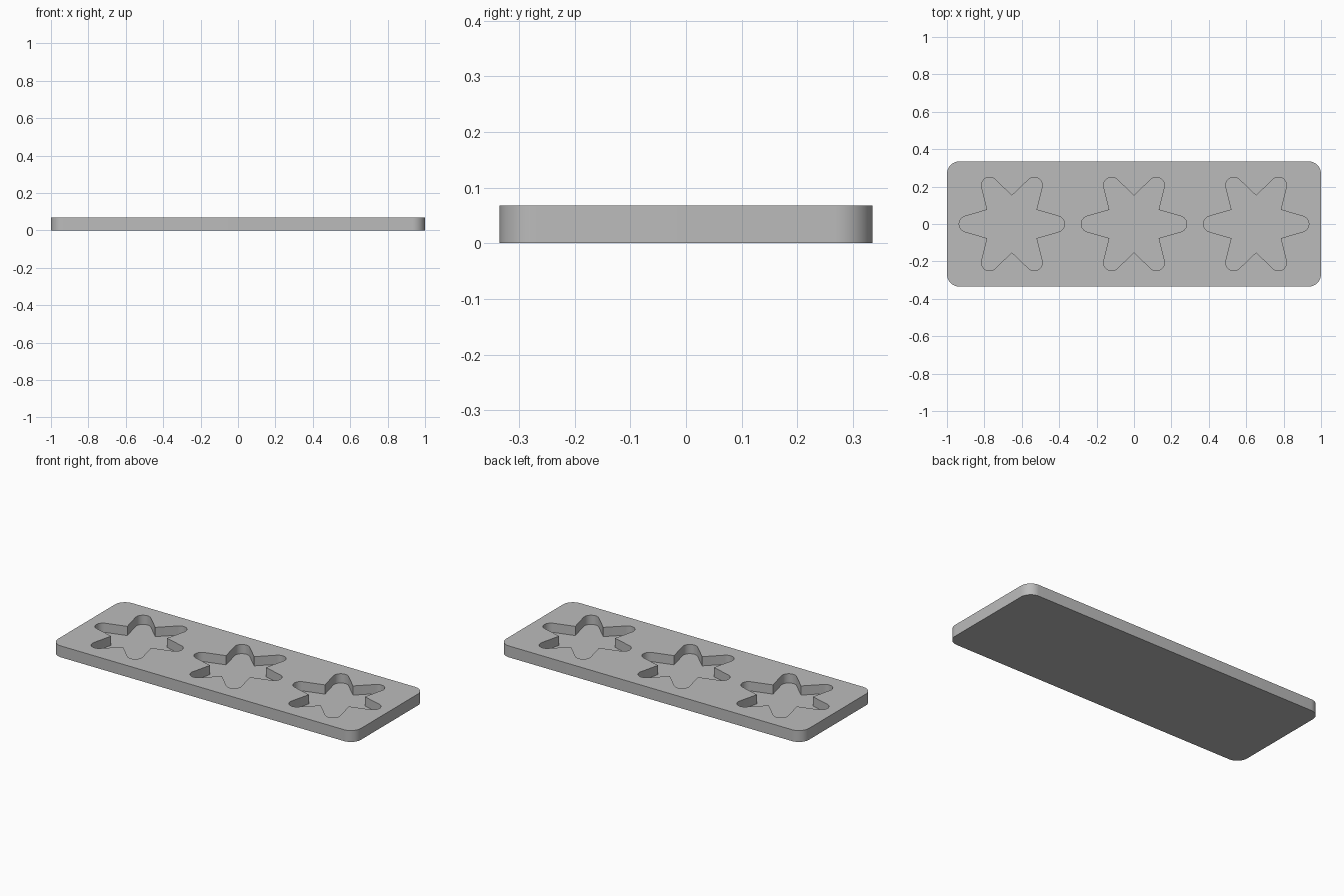
import bpy, bmesh, math

if "Cube" in bpy.data.objects:
    bpy.data.objects.remove(bpy.data.objects["Cube"])

LENGTH, WIDTH, HEIGHT, CORNER = 2.0, 0.67, 0.068, 0.067
FLOOR = 0.013                      # thickness left under the pockets
NOTCH, TIP, TIP_R = 0.152, 0.282, 0.043

grey = bpy.data.materials.new("grey")
grey.diffuse_color = (0.5, 0.5, 0.5, 1)
grey.use_nodes = True
grey.node_tree.nodes["Principled BSDF"].inputs["Base Color"].default_value = grey.diffuse_color


def arc(cx, cy, r, a0, a1, n):
    return [(cx + r * math.cos(a0 + (a1 - a0) * i / n),
             cy + r * math.sin(a0 + (a1 - a0) * i / n)) for i in range(n + 1)]


def prism(name, outline, z0, z1):
    bm = bmesh.new()
    base = bm.faces.new([bm.verts.new((x, y, z0)) for x, y in outline])
    top = bmesh.ops.extrude_face_region(bm, geom=[base])["geom"]
    bmesh.ops.translate(bm, vec=(0, 0, z1 - z0),
                        verts=[v for v in top if isinstance(v, bmesh.types.BMVert)])
    bmesh.ops.recalc_face_normals(bm, faces=bm.faces)
    mesh = bpy.data.meshes.new(name)
    bm.to_mesh(mesh)
    bm.free()
    mesh.materials.append(grey)
    obj = bpy.data.objects.new(name, mesh)
    bpy.context.collection.objects.link(obj)
    return obj


# Plate with rounded corners
outline = []
for k, (sx, sy) in enumerate([(1, 1), (-1, 1), (-1, -1), (1, -1)]):
    outline += arc(sx * (LENGTH / 2 - CORNER), sy * (WIDTH / 2 - CORNER), CORNER,
                   k * math.pi / 2, (k + 1) * math.pi / 2, 12)
plate = prism("plate", outline, 0, HEIGHT)

# Six-armed star outline: sharp notches, round tips
star = []
sweep = math.radians(74)
for k in range(6):
    a = k * math.pi / 3
    star += arc((TIP - TIP_R) * math.cos(a), (TIP - TIP_R) * math.sin(a), TIP_R,
                a - sweep, a + sweep, 12)
    b = a + math.pi / 6
    star.append((NOTCH * math.cos(b), NOTCH * math.sin(b)))

# Three star pockets cut into the top
for i, cx in enumerate((-0.653, 0, 0.653)):
    cutter = prism(f"star_cutter_{i + 1}", [(x + cx, y) for x, y in star],
                   FLOOR, HEIGHT + 0.05)
    cutter.hide_render = True
    cutter.hide_set(True)
    cut = plate.modifiers.new(f"star_pocket_{i + 1}", "BOOLEAN")
    cut.operation, cut.solver, cut.object = "DIFFERENCE", "EXACT", cutter

# Bake the cuts, then smooth only the rounded walls
bpy.context.view_layer.objects.active = plate
plate.select_set(True)
for m in list(plate.modifiers):
    bpy.ops.object.modifier_apply(modifier=m.name)
bpy.ops.object.shade_smooth_by_angle(angle=math.radians(25))
